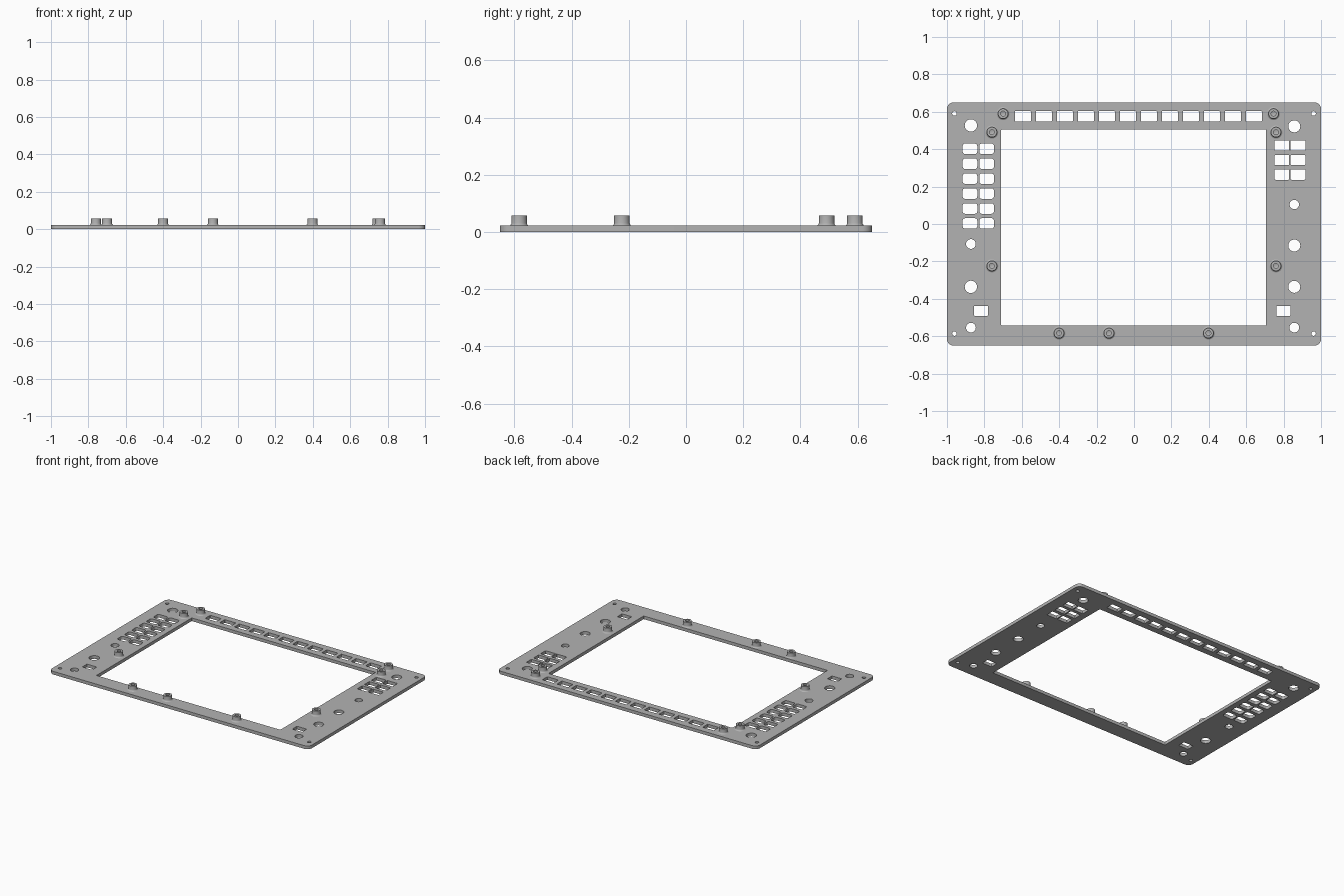
import bpy, bmesh
from math import pi, sin, cos, radians

if "Cube" in bpy.data.objects:
    bpy.data.objects.remove(bpy.data.objects["Cube"])

THICK = 0.022

grey = bpy.data.materials.new("satin grey")
grey.use_nodes = True
colour = (0.45, 0.45, 0.45, 1)
grey.diffuse_color = colour
grey.node_tree.nodes["Principled BSDF"].inputs["Base Color"].default_value = colour


def add_object(name, mesh):
    mesh.materials.clear()
    mesh.materials.append(grey)
    obj = bpy.data.objects.new(name, mesh)
    bpy.context.collection.objects.link(obj)
    bpy.ops.object.select_all(action="DESELECT")
    obj.select_set(True)
    bpy.context.view_layer.objects.active = obj
    bpy.ops.object.shade_smooth_by_angle(angle=radians(30))
    return obj


def circle(x, y, r, n=32):
    return [(x + r * cos(2 * pi * i / n), y + r * sin(2 * pi * i / n)) for i in range(n)]


def rounded_rect(x, y, w, h, r, steps=5):
    pts = []
    for k, (sx, sy) in enumerate([(1, 1), (-1, 1), (-1, -1), (1, -1)]):
        cx, cy = x + sx * (w / 2 - r), y + sy * (h / 2 - r)
        for i in range(steps + 1):
            a = pi / 2 * (k + i / steps)
            pts.append((cx + r * cos(a), cy + r * sin(a)))
    return pts


# Panel outline and screen opening
loops = [rounded_rect(0, 0, 2, 1.3, 0.035, 8),
         rounded_rect(-0.002, -0.019, 1.416, 1.048, 0.004)]

# Row of key slots above the screen
loops += [rounded_rect(-0.594 + i * 0.1123, 0.576, 0.086, 0.055, 0.004) for i in range(12)]

# Key slots on the two sides
for x in (-0.877, -0.788):
    loops += [rounded_rect(x, 0.402 - i * 0.0798, 0.078, 0.056, 0.013) for i in range(6)]
for x in (0.791, 0.877):
    loops += [rounded_rect(x, 0.42 - i * 0.078, 0.078, 0.055, 0.004) for i in range(3)]
for x in (-0.818, 0.799):
    loops.append(rounded_rect(x, -0.465, 0.075, 0.052, 0.003))

# Round control holes
for y, r in [(0.527, 0.033), (-0.107, 0.026), (-0.336, 0.033), (-0.554, 0.026)]:
    loops.append(circle(-0.872, y, r))
for y, r in [(0.522, 0.032), (0.104, 0.025), (-0.115, 0.032), (-0.336, 0.032), (-0.554, 0.026)]:
    loops.append(circle(0.857, y, r))

# Corner screw holes
for x in (-0.96, 0.96):
    for y in (-0.586, 0.591):
        loops.append(circle(x, y, 0.012, 20))

# Filled flat curve, extruded into the panel
curve = bpy.data.curves.new("panel_outline", "CURVE")
curve.dimensions = "2D"
curve.fill_mode = "BOTH"
curve.extrude = THICK / 2
for pts in loops:
    spline = curve.splines.new("POLY")
    spline.points.add(len(pts) - 1)
    for p, (x, y) in zip(spline.points, pts):
        p.co = (x, y, 0, 1)
    spline.use_cyclic_u = True
helper = bpy.data.objects.new("panel_outline", curve)
bpy.context.collection.objects.link(helper)
bpy.context.view_layer.update()
graph = bpy.context.evaluated_depsgraph_get()
panel_mesh = bpy.data.meshes.new_from_object(helper.evaluated_get(graph))
bpy.data.objects.remove(helper)

bm = bmesh.new()
bm.from_mesh(panel_mesh)
bmesh.ops.remove_doubles(bm, verts=bm.verts, dist=0.00005)
bmesh.ops.translate(bm, verts=bm.verts, vec=(0, 0, THICK / 2))
bmesh.ops.recalc_face_normals(bm, faces=bm.faces)
bm.to_mesh(panel_mesh)
bm.free()
add_object("front_panel", panel_mesh)

# Standoff: lathed profile with flared foot and blind screw hole
profile = [(0.035, THICK), (0.031, 0.0235), (0.028, 0.027), (0.027, 0.031),
           (0.027, 0.057), (0.013, 0.057), (0.013, 0.03), (0, 0.026)]
bm = bmesh.new()
verts = [bm.verts.new((r, 0, z)) for r, z in profile]
edges = [bm.edges.new(pair) for pair in zip(verts, verts[1:])]
bmesh.ops.spin(bm, geom=verts + edges, cent=(0, 0, 0), axis=(0, 0, 1),
               angle=2 * pi, steps=32, use_duplicate=False)
bmesh.ops.remove_doubles(bm, verts=bm.verts, dist=0.0001)
bmesh.ops.recalc_face_normals(bm, faces=bm.faces)
# The open lathe must face outward
wall = max(bm.faces, key=lambda f: f.calc_center_median().xy.length)
if wall.normal.z < 0:
    bmesh.ops.reverse_faces(bm, faces=bm.faces)
standoff_mesh = bpy.data.meshes.new("standoff")
bm.to_mesh(standoff_mesh)
bm.free()

spots = [(-0.70, 0.59), (0.746, 0.59), (-0.76, 0.491), (0.759, 0.491), (-0.76, -0.224),
         (0.759, -0.224), (-0.401, -0.583), (-0.134, -0.583), (0.398, -0.583)]
for i, (x, y) in enumerate(spots):
    add_object(f"standoff_{i + 1}", standoff_mesh).location = (x, y, 0)
